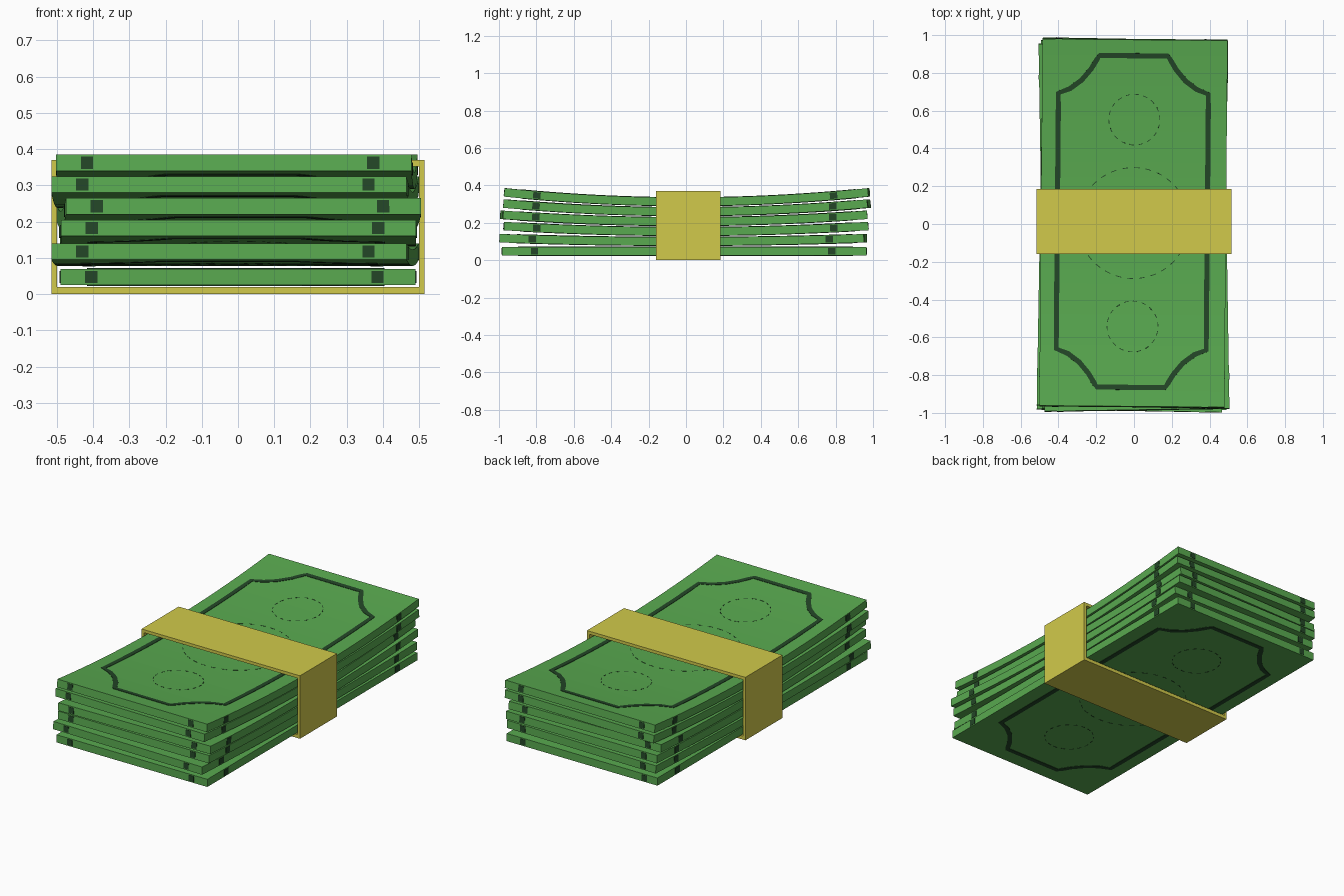
import bpy, bmesh, math
from mathutils import Matrix, Vector

if "Cube" in bpy.data.objects:
    bpy.data.objects.remove(bpy.data.objects["Cube"])

W, L, T = 0.98, 1.95, 0.045        # bill width, length, thickness
INK = 0.002                        # how far printed details stand proud


def material(name, rgb):
    m = bpy.data.materials.new(name)
    m.diffuse_color = (*rgb, 1)
    m.use_nodes = True
    m.node_tree.nodes["Principled BSDF"].inputs["Base Color"].default_value = m.diffuse_color
    return m


GREEN = material("bill green", (0.10, 0.40, 0.08))
DARK = material("dark green ink", (0.017, 0.061, 0.02))
YELLOW = material("yellow paper", (0.64, 0.59, 0.07))


def finish(bm, name, mat):
    bmesh.ops.recalc_face_normals(bm, faces=bm.faces)
    me = bpy.data.meshes.new(name)
    bm.to_mesh(me)
    bm.free()
    me.materials.append(mat)
    ob = bpy.data.objects.new(name, me)
    bpy.context.collection.objects.link(ob)
    return ob


def place(bm, rise, x, y, z, deg):
    """Bend both ends upward, then turn and move the bill into the stack."""
    h = L / 2
    for v in bm.verts:
        px, py, pz = v.co
        v.co = (px, py - pz * 2 * rise * py / h ** 2, pz + rise * (py / h) ** 2)
    bm.transform(Matrix.Translation((x, y, z)) @ Matrix.Rotation(math.radians(deg), 4, 'Z'))


def add_box(bm, centre, size):
    mat = Matrix.Translation(centre) @ Matrix.Diagonal((*size, 1))
    bmesh.ops.create_cube(bm, size=1, matrix=mat)


def add_ribbon(bm, pts, width, z0, z1, closed=True):
    """Thin flat strip following a path in the xy plane."""
    n, rings = len(pts), []
    for i, p in enumerate(pts):
        a = pts[(i - 1) % n] if closed or i else p
        b = pts[(i + 1) % n] if closed or i < n - 1 else p
        d = (b - a).normalized()
        s = Vector((-d.y, d.x)) * width / 2
        rings.append([bm.verts.new((q.x, q.y, z)) for q, z in
                      ((p - s, z0), (p + s, z0), (p + s, z1), (p - s, z1))])
    for i in range(n if closed else n - 1):
        r, q = rings[i], rings[(i + 1) % n]
        for j in range(4):
            k = (j + 1) % 4
            bm.faces.new((r[j], r[k], q[k], q[j]))
    if not closed:
        bm.faces.new(rings[0])
        bm.faces.new(rings[-1][::-1])


def frame_path():
    """Rectangle with scooped corners, subdivided so that it can bend."""
    hx, hy, cx, cy = 0.397, 0.882, -0.006, 0.008
    scoop = [(hx, 0.68), (0.335, 0.705), (0.275, 0.75), (0.225, 0.81), (0.195, 0.86), (0.18, hy)]
    key = []
    for sx, sy, rev in ((1, 1, 0), (-1, 1, 1), (-1, -1, 0), (1, -1, 1)):
        key += [Vector((sx * x + cx, sy * y + cy)) for x, y in (scoop[::-1] if rev else scoop)]
    out = []
    for a, b in zip(key, key[1:] + key[:1]):
        steps = max(1, round((b - a).length / 0.08))
        out += [a.lerp(b, i / steps) for i in range(steps)]
    return out


def arc(cy, r, a0, a1, steps=2):
    return [Vector((r * math.cos(a0 + (a1 - a0) * i / steps),
                    cy + r * math.sin(a0 + (a1 - a0) * i / steps))) for i in range(steps + 1)]


# Stack of six bills: end rise, x, y, turn in degrees
BILLS = [(0.000, 0.000, -0.010, 0.0), (0.017, -0.008, -0.015, -1.0),
         (0.029, 0.000, 0.000, 0.1), (0.036, 0.000, -0.012, 0.9),
         (0.043, -0.008, 0.005, -1.0), (0.050, -0.003, 0.005, -0.5)]

for k, (rise, x, y, deg) in enumerate(BILLS):
    spot = (rise, x, y, 0.025 + 0.053 * k, deg)

    # paper slab
    bm = bmesh.new()
    add_box(bm, (0, 0, T / 2), (W, L, T))
    long_edges = [e for e in bm.edges if abs(e.verts[0].co.y - e.verts[1].co.y) > 1]
    bmesh.ops.subdivide_edges(bm, edges=long_edges, cuts=23, use_grid_fill=True)
    place(bm, *spot)
    finish(bm, f"bill_{k + 1}", GREEN)

    # printed frame and faint broken rings on both faces
    bm = bmesh.new()
    for z0, z1 in ((T - INK, T + INK), (-INK, INK)):
        add_ribbon(bm, frame_path(), 0.027, z0, z1)
        for cy, r, n in ((0, 0.295, 30), (0.55, 0.135, 18), (-0.55, 0.135, 18)):
            for i in range(n):
                a = 2 * math.pi * i / n
                add_ribbon(bm, arc(cy, r, a, a + math.pi / n), 0.004,
                           z0 + INK / 2, z1 - INK / 2, closed=False)
    place(bm, *spot)
    finish(bm, f"bill_{k + 1}_print", DARK)

    # small square marks on the four edges
    bm = bmesh.new()
    for s in (-1, 1):
        for mx in (-0.405, 0.385):
            add_box(bm, (mx, s * L / 2, T / 2), (0.034, 2 * INK, 0.034))
        for my in (-0.80, 0.79):
            add_box(bm, (s * W / 2, my, T / 2), (2 * INK, 0.04, 0.034))
    place(bm, *spot)
    finish(bm, f"bill_{k + 1}_edge_marks", DARK)

# Paper band: hollow rectangular sleeve around the stack
bm = bmesh.new()
rings = []
for yy in (-0.16, 0.184):
    outer = [bm.verts.new((sx * 0.515, yy, z)) for sx, z in ((-1, 0), (1, 0), (1, 0.37), (-1, 0.37))]
    inner = [bm.verts.new((sx * 0.5, yy, z)) for sx, z in ((-1, 0.02), (1, 0.02), (1, 0.352), (-1, 0.352))]
    rings.append((outer, inner))
(o0, i0), (o1, i1) = rings
for j in range(4):
    n = (j + 1) % 4
    for a, b in ((o0, o1), (o1, i1), (i1, i0), (i0, o0)):
        bm.faces.new((a[j], a[n], b[n], b[j]))
finish(bm, "paper_band", YELLOW)
